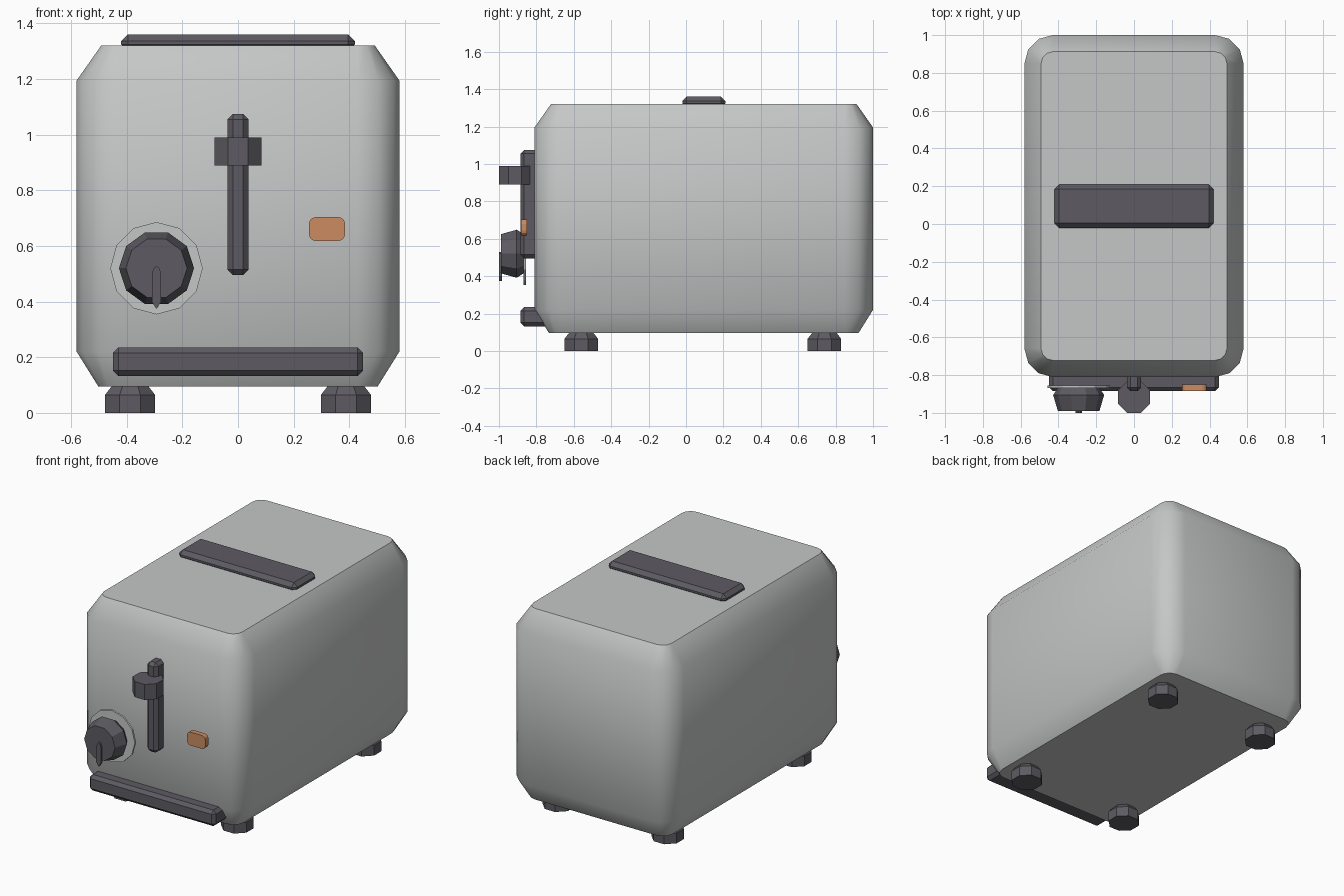
import bpy, bmesh, math
from mathutils import Matrix, Vector

cube = bpy.data.objects.get("Cube")
if cube:
    bpy.data.objects.remove(cube, do_unlink=True)


def material(name, rgb):
    mat = bpy.data.materials.new(name)
    mat.use_nodes = True
    mat.diffuse_color = (*rgb, 1)
    mat.node_tree.nodes["Principled BSDF"].inputs["Base Color"].default_value = (*rgb, 1)
    return mat


SHELL = material("light grey metal", (0.56, 0.57, 0.57))
DARK = material("dark grey plastic", (0.11, 0.105, 0.123))
ORANGE = material("orange light", (0.60, 0.26, 0.12))


def finish(name, bm, mat):
    bmesh.ops.recalc_face_normals(bm, faces=bm.faces)
    mesh = bpy.data.meshes.new(name)
    bm.to_mesh(mesh)
    bm.free()
    mesh.materials.append(mat)
    obj = bpy.data.objects.new(name, mesh)
    bpy.context.collection.objects.link(obj)
    return obj


def loft(name, rings, mat):
    """Skin a stack of equal-length point rings and cap both ends."""
    bm = bmesh.new()
    loops = [[bm.verts.new(p) for p in ring] for ring in rings]
    for a, b in zip(loops, loops[1:]):
        for i in range(len(a)):
            j = (i + 1) % len(a)
            bm.faces.new((a[i], a[j], b[j], b[i]))
    bm.faces.new(loops[0])
    bm.faces.new(loops[-1])
    return finish(name, bm, mat)


def rounded(hx, hy, radius, segments):
    """Outline of a rounded rectangle around the origin."""
    points = []
    for k, (sx, sy) in enumerate(((1, 1), (-1, 1), (-1, -1), (1, -1))):
        for i in range(segments + 1):
            a = math.pi / 2 * (k + i / segments)
            points.append((sx * (hx - radius) + radius * math.cos(a),
                           sy * (hy - radius) + radius * math.sin(a)))
    return points


def polygon(radius, sides, turn=0.0):
    """Regular polygon outline; turn is a fraction of one side."""
    return [(radius * math.cos(math.tau * (i + turn) / sides),
             radius * math.sin(math.tau * (i + turn) / sides)) for i in range(sides)]


def upright(outline, z, x=0, y=0):
    return [(x + u, y + v, z) for u, v in outline]


def facing(outline, y, x=0, z=0):
    return [(x + u, y, z + v) for u, v in outline]


def bevelled_box(name, low, high, bevel, mat):
    low, high = Vector(low), Vector(high)
    bm = bmesh.new()
    bmesh.ops.create_cube(bm, size=1, matrix=Matrix.LocRotScale(
        (low + high) / 2, None, high - low))
    bmesh.ops.bevel(bm, geom=bm.edges[:], offset=bevel, segments=1, affect='EDGES')
    return finish(name, bm, mat)


# Body shell: rounded plan, drawn in at the top and bottom
HX, HY, CY = 0.58, 0.905, 0.095
body = loft("body", [upright(rounded(HX - d, HY - d, 0.15 - d, 3), z, y=CY)
                     for z, d in ((0.095, 0.078), (0.22, 0), (1.195, 0), (1.32, 0.088))], SHELL)
bpy.context.view_layer.objects.active = body
body.select_set(True)
bpy.ops.object.shade_smooth_by_angle(angle=math.radians(45))
body.select_set(False)

# Top slot, front crumb tray handle and lever track
bevelled_box("top_slot", (-0.42, -0.02, 1.30), (0.42, 0.21, 1.36), 0.024, DARK)
bevelled_box("crumb_tray", (-0.45, -0.885, 0.132), (0.45, -0.73, 0.235), 0.02, DARK)
bevelled_box("lever_track", (-0.038, -0.885, 0.495), (0.038, -0.79, 1.075), 0.02, DARK)

# Lever knob: upright octagonal prism
octagon = polygon(0.092, 8, 0.5)
loft("lever", [upright(octagon, z, y=-0.915) for z in (0.89, 0.99)], DARK)

# Dial: thin backing disc, flared knob and pointer
DX, DZ = -0.293, 0.52
loft("dial_plate", [facing(polygon(0.166, 12), y, DX, DZ) for y in (-0.868, -0.856)], SHELL)
loft("dial_knob", [facing(polygon(r, 10), y, DX, DZ)
                   for y, r in ((-0.99, 0.11), (-0.905, 0.135), (-0.868, 0.11))], DARK)
pointer = [(0.017, -0.12), (0.017, -0.02), (0.009, 0.002), (0, 0.008),
           (-0.009, 0.002), (-0.017, -0.02), (-0.017, -0.12), (0, -0.147)]
loft("dial_pointer", [facing(pointer, y, DX, DZ) for y in (-1.0, -0.985)], DARK)

# Indicator light
loft("indicator_light", [facing(rounded(0.065, 0.043, 0.025, 3), y, 0.32, 0.661)
                         for y in (-0.883, -0.85)], ORANGE)

# Feet: octagonal, tapering into the base
for side, sx in (("right", -1), ("left", 1)):
    for end, y in (("front", -0.56), ("back", 0.74)):
        loft(f"{end}_{side}_foot", [upright(polygon(r, 8, 0.5), z, sx * 0.388, y)
                                    for z, r in ((0, 0.097), (0.065, 0.097), (0.1, 0.068))], DARK)
